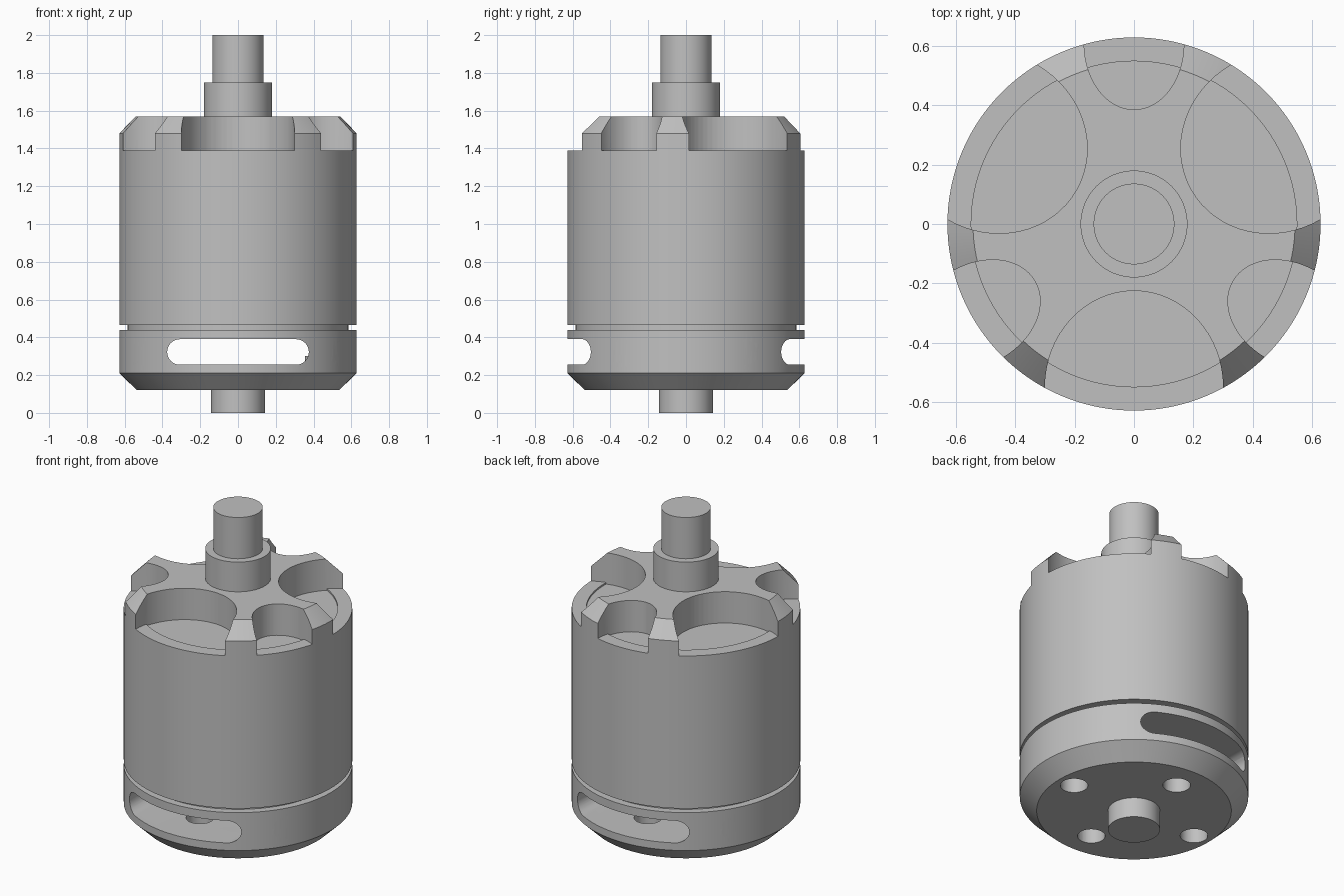
import bpy, bmesh
from math import pi, sin, cos, radians
from mathutils import Matrix, Vector

if "Cube" in bpy.data.objects:
    bpy.data.objects.remove(bpy.data.objects["Cube"], do_unlink=True)

metal = bpy.data.materials.new("grey_metal")
GREY = (0.53, 0.53, 0.53, 1)
metal.use_nodes = True
metal.diffuse_color = GREY
metal.node_tree.nodes["Principled BSDF"].inputs["Base Color"].default_value = GREY

R = 0.628        # outer radius of the housing
RIM = 0.548      # inner radius of the rim and top of the chamfer


def finish(name, bm):
    bmesh.ops.recalc_face_normals(bm, faces=bm.faces)
    mesh = bpy.data.meshes.new(name)
    bm.to_mesh(mesh)
    bm.free()
    mesh.materials.append(metal)
    obj = bpy.data.objects.new(name, mesh)
    bpy.context.collection.objects.link(obj)
    return obj


def lathe(name, profile, steps=128):
    """Revolve an (r, z) profile around the z axis."""
    bm = bmesh.new()
    verts = [bm.verts.new((r, 0, z)) for r, z in profile]
    edges = [bm.edges.new(pair) for pair in zip(verts, verts[1:])]
    bmesh.ops.spin(bm, geom=verts + edges, cent=(0, 0, 0), axis=(0, 0, 1),
                   angle=2 * pi, steps=steps, use_merge=False)
    bmesh.ops.remove_doubles(bm, verts=bm.verts, dist=1e-5)
    return finish(name, bm)


def prism(name, outline, low, high, matrix=Matrix()):
    """Extrude a closed 2D outline along local z."""
    bm = bmesh.new()
    face = bm.faces.new([bm.verts.new((x, y, low)) for x, y in outline])
    new = bmesh.ops.extrude_face_region(bm, geom=[face])["geom"]
    moved = [v for v in new if isinstance(v, bmesh.types.BMVert)]
    bmesh.ops.translate(bm, verts=moved, vec=Vector((0, 0, high - low)))
    bm.transform(matrix)
    return finish(name, bm)


def ellipse(cx, cy, a, b, n=64):
    return [(cx + a * cos(2 * pi * i / n), cy + b * sin(2 * pi * i / n))
            for i in range(n)]


def stadium(half_length, radius, n=16):
    points = []
    for side in (1, -1):
        for i in range(n + 1):
            t = -pi / 2 + pi * i / n
            points.append((side * (half_length - radius + radius * cos(t)),
                           side * radius * sin(t)))
    return points


def cut(target, cutter):
    cutter.hide_render = True
    mod = target.modifiers.new("cut", "BOOLEAN")
    mod.operation = "DIFFERENCE"
    mod.solver = "EXACT"
    mod.object = cutter
    bpy.context.view_layer.objects.active = target
    bpy.ops.object.modifier_apply(modifier=mod.name)
    bpy.data.objects.remove(cutter, do_unlink=True)


# Lower housing with chamfered bottom and a groove under the can
base = lathe("base_housing", [(0, 0.12), (0.535, 0.12), (R, 0.21), (R, 0.44),
                              (0.585, 0.44), (0.585, 0.465), (0, 0.465)])

# Cooling slots running straight through in both directions
for turn in (0, 90):
    place = (Matrix.Translation((0, 0, 0.3225))
             @ Matrix.Rotation(radians(turn), 4, "Z")
             @ Matrix.Rotation(radians(90), 4, "X"))
    cut(base, prism("slot_cutter", stadium(0.375, 0.0675), -1, 1, place))

# Mounting holes in the bottom, wider pattern along x
for x, y in ((0.43, 0), (-0.43, 0), (0, 0.365), (0, -0.365)):
    cut(base, prism("hole_cutter", ellipse(x, y, 0.076, 0.076, 40), 0.05, 0.3))

# Main can with a thin raised rim
can = lathe("motor_can", [(0, 0.465), (R, 0.465), (R, 1.39), (RIM, 1.39),
                          (RIM, 1.38), (0, 1.38)])

# Chamfered top cap with alternating wide and narrow pockets
cap = lathe("top_cap", [(0, 1.38), (RIM, 1.38), (RIM, 1.39), (R, 1.39),
                        (R, 1.48), (RIM - 0.006, 1.57), (0, 1.57)])
wide = ellipse(0, -0.55, 0.3, 0.325)
narrow = ellipse(0, -0.608, 0.168, 0.223)
for turn in (0, 120, 240):
    for outline, offset in ((wide, 0), (narrow, 60)):
        place = Matrix.Rotation(radians(turn + offset), 4, "Z")
        cut(cap, prism("pocket_cutter", outline, 1.2, 1.8, place))

# Shaft, collar and lower stub
collar = lathe("shaft_collar", [(0, 1.56), (0.18, 1.56), (0.18, 1.75), (0, 1.75)], 64)
shaft = lathe("shaft", [(0, 1.74), (0.136, 1.74), (0.136, 2), (0, 2)], 64)
stub = lathe("lower_shaft_stub", [(0, 0), (0.143, 0), (0.143, 0.13), (0, 0.13)], 64)

# Smooth round walls, sharp corners
bpy.ops.object.select_all(action="DESELECT")
for part in (base, can, cap, collar, shaft, stub):
    part.select_set(True)
bpy.context.view_layer.objects.active = base
bpy.ops.object.shade_smooth_by_angle(angle=radians(30))
